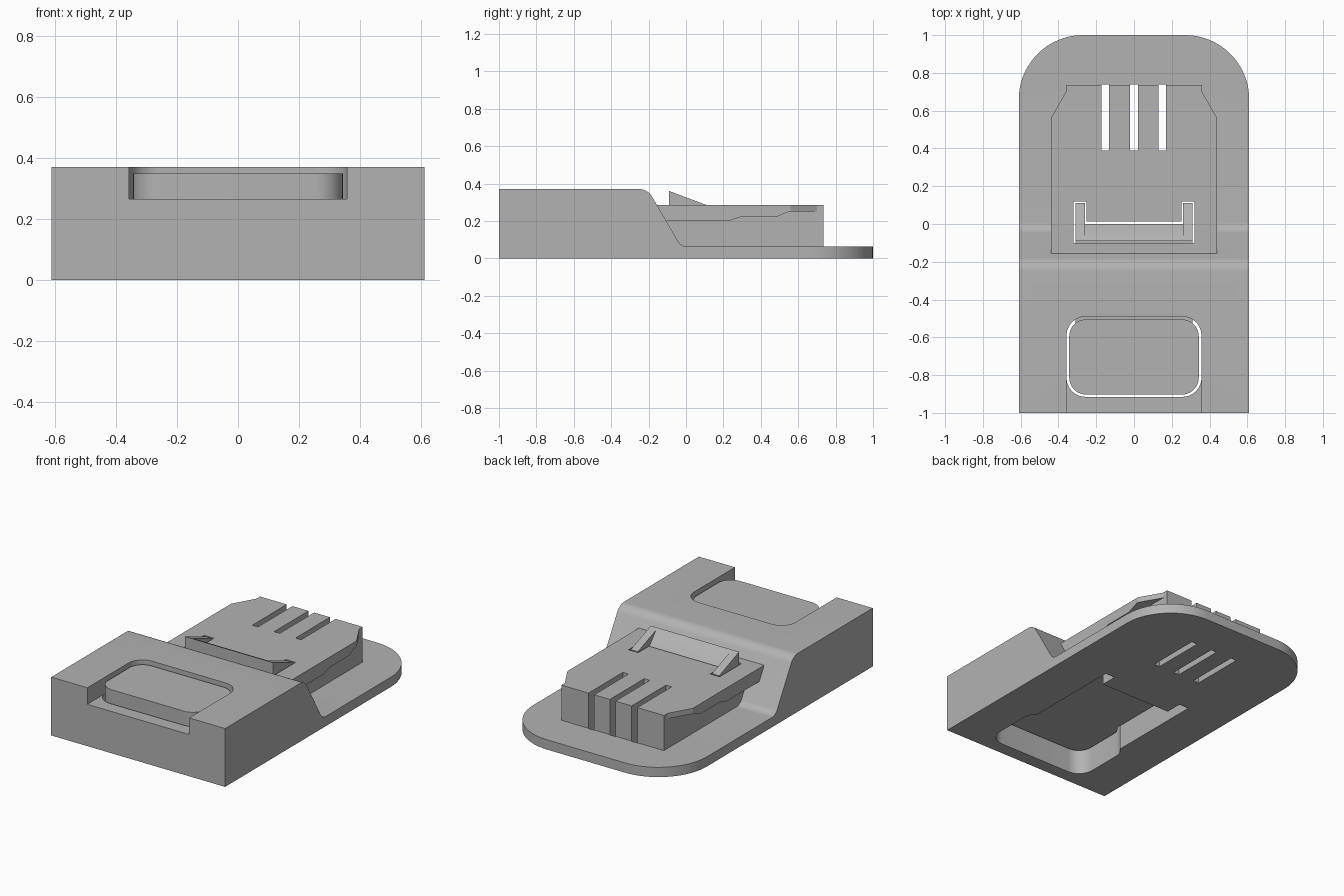
import bpy
import bmesh
from math import cos, sin, pi
from mathutils import Vector

if "Cube" in bpy.data.objects:
    bpy.data.objects.remove(bpy.data.objects["Cube"])

GREY = (0.45, 0.45, 0.45, 1)
grey = bpy.data.materials.new("plain grey")
grey.use_nodes = True
grey.diffuse_color = GREY
grey.node_tree.nodes["Principled BSDF"].inputs["Base Color"].default_value = GREY


def prism(name, points, low, high, sideways=False):
    """Extrude an outline: plan (x, y) along z, or side profile (y, z) along x."""
    place = (lambda a, b, t: (t, a, b)) if sideways else (lambda a, b, t: (a, b, t))
    bm = bmesh.new()
    face = bm.faces.new([bm.verts.new(place(a, b, low)) for a, b in points])
    new = bmesh.ops.extrude_face_region(bm, geom=[face])["geom"]
    shift = Vector(place(0, 0, high - low))
    bmesh.ops.translate(bm, vec=shift, verts=[v for v in new if isinstance(v, bmesh.types.BMVert)])
    bmesh.ops.recalc_face_normals(bm, faces=bm.faces)
    mesh = bpy.data.meshes.new(name)
    bm.to_mesh(mesh)
    bm.free()
    mesh.materials.append(grey)
    obj = bpy.data.objects.new(name, mesh)
    bpy.context.collection.objects.link(obj)
    return obj


def box(name, x0, x1, y0, y1, z0, z1):
    return prism(name, [(x0, y0), (x1, y0), (x1, y1), (x0, y1)], z0, z1)


def rounded(points, radii, steps=10):
    """Round the corners of a polygon with tangent arcs."""
    out = []
    for i, r in enumerate(radii):
        p = Vector(points[i])
        if r == 0:
            out.append(tuple(p))
            continue
        a = (Vector(points[i - 1]) - p).normalized()
        b = (Vector(points[(i + 1) % len(points)]) - p).normalized()
        half = a.angle(b) / 2
        centre = p + (a + b).normalized() * (r / sin(half))
        u = -(a + b).normalized()
        v = (b - a).normalized()
        sweep = pi / 2 - half
        for k in range(steps + 1):
            t = sweep * (2 * k / steps - 1)
            out.append(tuple(centre + (u * cos(t) + v * sin(t)) * r))
    return out


def rounded_rect(w, y0, y1, r):
    return rounded([(-w, y0), (w, y0), (w, y1), (-w, y1)], [r] * 4)


def combine(obj, other, operation):
    mod = obj.modifiers.new(operation.title(), "BOOLEAN")
    mod.operation = operation
    mod.solver = "EXACT"
    mod.object = other
    bpy.context.view_layer.objects.active = obj
    bpy.ops.object.modifier_apply(modifier=mod.name)
    bpy.data.objects.remove(other)


def smooth(obj):
    bpy.ops.object.select_all(action="DESELECT")
    obj.select_set(True)
    bpy.context.view_layer.objects.active = obj
    bpy.ops.object.shade_smooth_by_angle(angle=0.5)


def clip_plan(w, inner, front, mid, back):
    """U-shaped plan of the latch bar with its two legs."""
    return [(-w, front), (w, front), (w, back), (inner, back),
            (inner, mid), (-inner, mid), (-inner, back), (-w, back)]


# Body: stepped side profile with a rounded tail
HALF = 0.61
body = prism("body", rounded(
    [(-1, 0), (1, 0), (1, 0.062), (-0.025, 0.062), (-0.205, 0.37), (-1, 0.37)],
    [0, 0, 0, 0.06, 0.08, 0]), -HALF, HALF, sideways=True)
combine(body, prism("tail_outline", rounded(
    [(-HALF, -1.1), (HALF, -1.1), (HALF, 1), (-HALF, 1)],
    [0, 0, 0.34, 0.34], 20), -0.1, 1), "INTERSECT")

# Shoe: narrow core with a wider stepped flange
core = box("shoe_core", -0.36, 0.36, -0.12, 0.735, 0.03, 0.285)
flange = prism("shoe_flange", [
    (-0.17, 0.285), (-0.12, 0.2), (0.23, 0.2), (0.29, 0.22), (0.48, 0.22),
    (0.55, 0.25), (0.735, 0.25), (0.735, 0.285)], -0.5, 0.5, sideways=True)
combine(flange, prism("flange_outline", [
    (-0.44, -0.3), (0.44, -0.3), (0.44, 0.56), (0.36, 0.7), (0.36, 0.8),
    (-0.36, 0.8), (-0.36, 0.7), (-0.44, 0.56)], 0, 1), "INTERSECT")
combine(body, core, "UNION")
combine(body, flange, "UNION")

# Openings: grip slots, button well, thumb notch, arm channel, latch window
for x in (-0.153, 0, 0.15):
    combine(body, box("slot_cutter", x - 0.02, x + 0.02, 0.39, 0.738, -0.1, 0.5), "DIFFERENCE")
combine(body, prism("well_cutter", rounded_rect(0.357, -0.915, -0.49, 0.1), -0.1, 0.5), "DIFFERENCE")
combine(body, box("notch_cutter", -0.357, 0.357, -1.1, -0.8, 0.265, 0.5), "DIFFERENCE")
combine(body, box("channel_cutter", -0.32, 0.32, -0.55, 0.01, -0.1, 0.235), "DIFFERENCE")
combine(body, prism("window_cutter", clip_plan(0.32, 0.252, -0.1, 0.012, 0.12), -0.1, 0.5), "DIFFERENCE")
smooth(body)

# Release lever: button, hidden arm and wedge-shaped latch
UNDER = 0.15
lever = prism("release_lever", rounded_rect(0.343, -0.903, -0.505, 0.09), UNDER, 0.348)
combine(lever, box("lever_arm", -0.31, 0.31, -0.6, 0, UNDER, 0.225), "UNION")
combine(lever, prism("latch_bar", [
    (-0.09, UNDER), (0, UNDER), (0, 0.27), (-0.07, 0.352), (-0.09, 0.36)],
    -0.3, 0.3, sideways=True), "UNION")
for side in (-1, 1):
    combine(lever, prism("latch_leg", [
        (-0.09, UNDER), (0.11, UNDER), (0.11, 0.285), (-0.09, 0.36)],
        *sorted((side * 0.26, side * 0.31)), sideways=True), "UNION")
smooth(lever)
